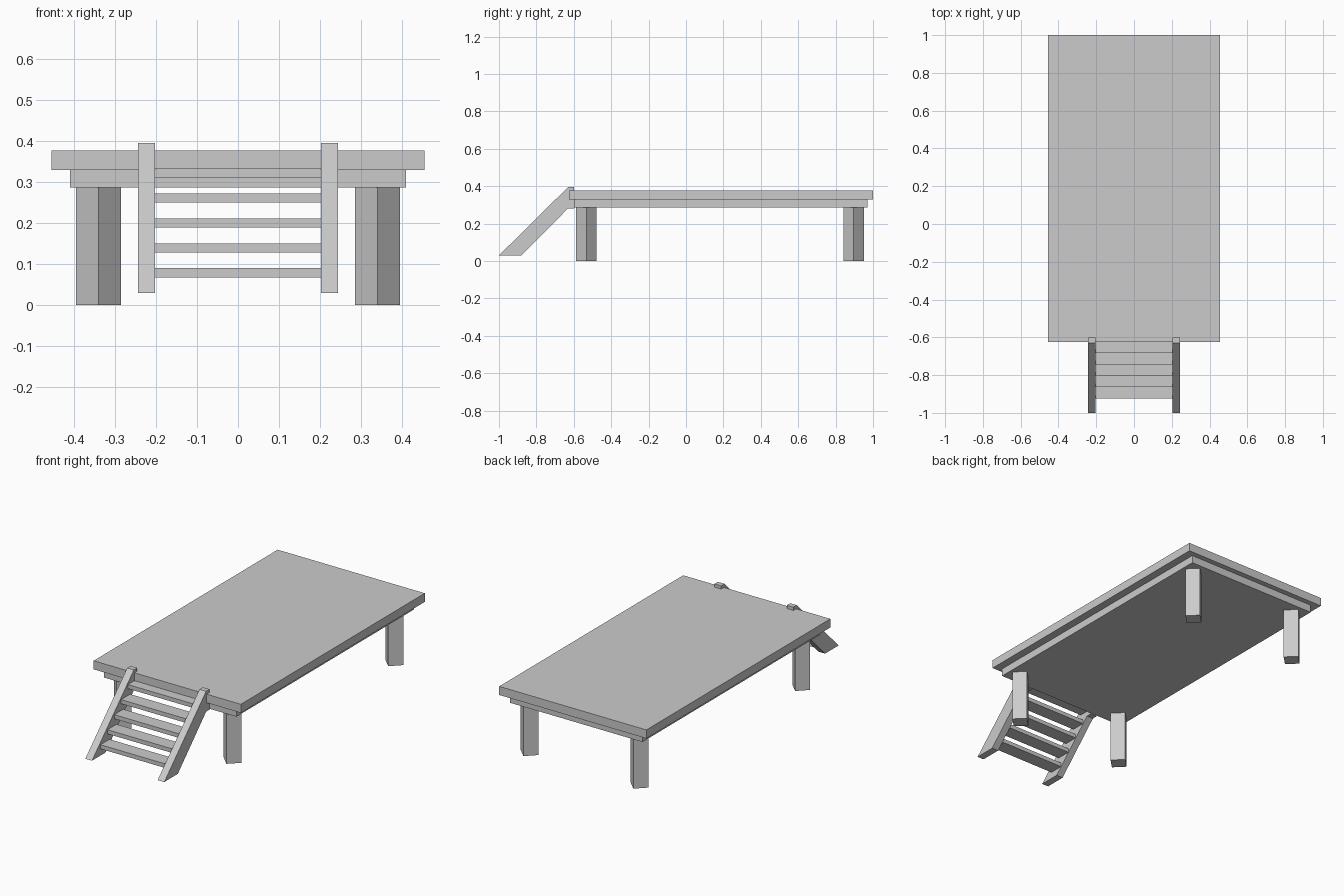
import bpy
import bmesh
import math
from mathutils import Matrix

if "Cube" in bpy.data.objects:
    bpy.data.objects.remove(bpy.data.objects["Cube"])

grey = bpy.data.materials.new("plain grey")
grey.use_nodes = True
colour = (0.6, 0.6, 0.6, 1)
grey.diffuse_color = colour
grey.node_tree.nodes["Principled BSDF"].inputs["Base Color"].default_value = colour


def finish(name, bm):
    bmesh.ops.recalc_face_normals(bm, faces=bm.faces)
    mesh = bpy.data.meshes.new(name)
    bm.to_mesh(mesh)
    bm.free()
    mesh.materials.append(grey)
    obj = bpy.data.objects.new(name, mesh)
    bpy.context.scene.collection.objects.link(obj)
    return obj


def box(name, x, y, z):
    """Box from (low, high) pairs on each axis."""
    bm = bmesh.new()
    size = [b - a for a, b in (x, y, z)]
    centre = [(a + b) / 2 for a, b in (x, y, z)]
    bmesh.ops.create_cube(bm, size=1, matrix=Matrix.Translation(centre) @ Matrix.Diagonal((*size, 1)))
    return finish(name, bm)


def leg(name, x, y, height):
    """Square post set cornerwise."""
    bm = bmesh.new()
    bmesh.ops.create_cone(bm, cap_ends=True, segments=4, radius1=0.055, radius2=0.055,
                          depth=height, matrix=Matrix.Translation((x, y, height / 2)))
    # Turn so that the corners point along the axes
    first = bm.verts[:][0].co
    angle = math.atan2(first.y - y, first.x - x)
    bmesh.ops.rotate(bm, verts=bm.verts, cent=(x, y, 0), matrix=Matrix.Rotation(-angle, 3, "Z"))
    return finish(name, bm)


def stringer(name, x_low, x_high):
    """Sloping stair side from its side outline."""
    outline = [(-1, 0.03), (-0.88, 0.03), (-0.63, 0.282), (-0.6, 0.282), (-0.6, 0.396), (-0.63, 0.396)]
    bm = bmesh.new()
    face = bm.faces.new([bm.verts.new((x_low, y, z)) for y, z in outline])
    side = bmesh.ops.extrude_face_region(bm, geom=[face])["geom"]
    moved = [v for v in side if isinstance(v, bmesh.types.BMVert)]
    bmesh.ops.translate(bm, verts=moved, vec=(x_high - x_low, 0, 0))
    return finish(name, bm)


# Platform
box("deck", (-0.455, 0.455), (-0.625, 1), (0.33, 0.378))
box("under_frame", (-0.41, 0.41), (-0.6, 0.97), (0.287, 0.33))

# Legs
for end, y in (("front", -0.533), ("back", 0.896)):
    for side, s in (("left", 1), ("right", -1)):
        leg(f"{end}_{side}_leg", s * 0.34, y, 0.287)

# Stairs
stringer("left_stringer", 0.203, 0.244)
stringer("right_stringer", -0.244, -0.203)
for i in range(5):
    front = -0.924 + i * 0.0605
    top = 0.09 + i * 0.061
    box(f"tread_{i + 1}", (-0.205, 0.205), (front, front + 0.08), (top - 0.023, top))
